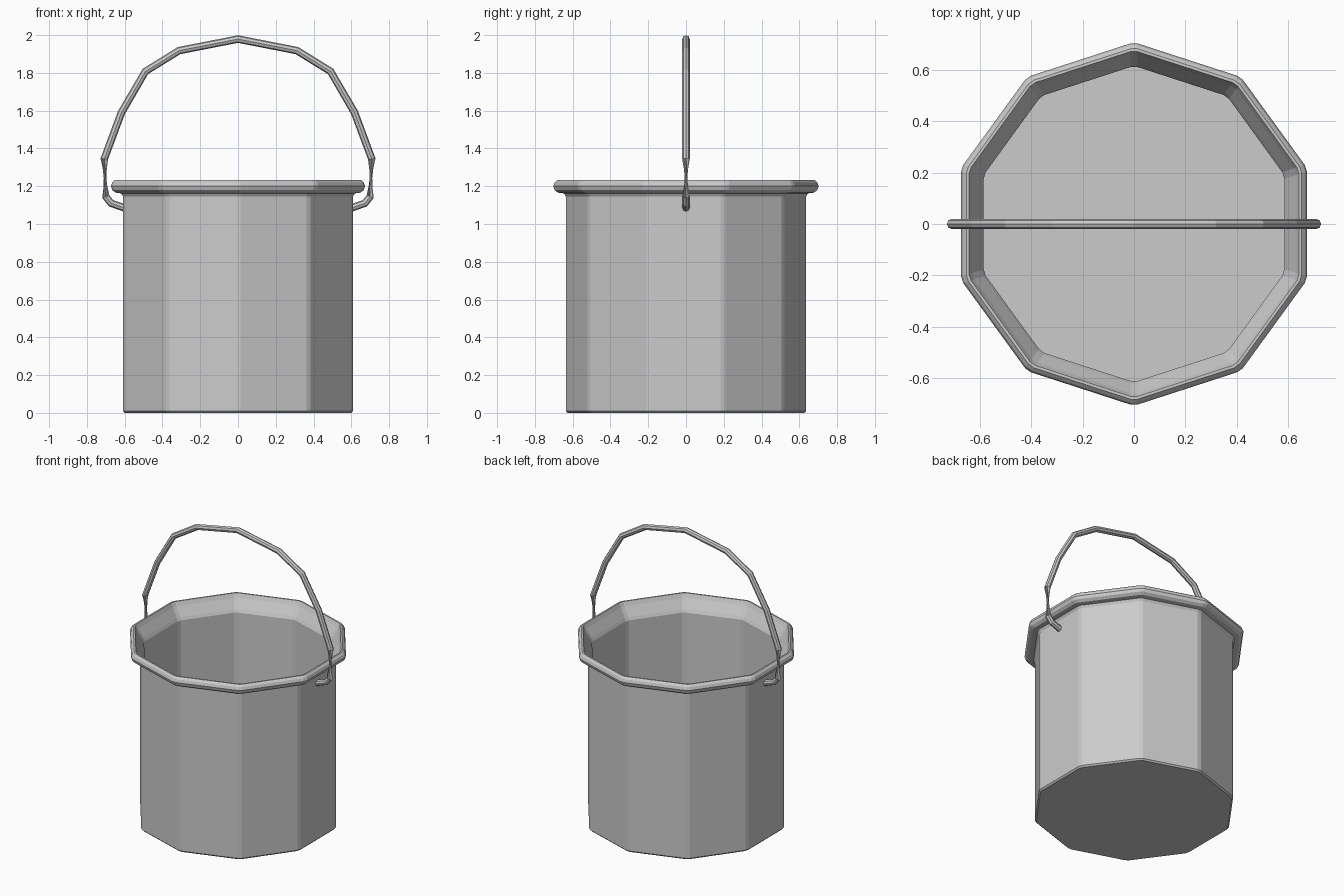
import bpy, bmesh, math
from mathutils import Vector

if "Cube" in bpy.data.objects:
    bpy.data.objects.remove(bpy.data.objects["Cube"])

SIDES = 10
BEVEL = 0.014


def ring(bm, radius, z):
    """Decagon with narrowly chamfered corners, a corner on the y axis."""
    corners = [Vector((radius * math.sin(a), radius * math.cos(a), z))
               for a in (2 * math.pi * i / SIDES for i in range(SIDES))]
    verts = []
    for i, c in enumerate(corners):
        for n in (corners[i - 1], corners[(i + 1) % SIDES]):
            verts.append(bm.verts.new(c + (n - c).normalized() * BEVEL))
    return verts


def lathe(name, profile):
    """Skin a list of (radius, z) decagon rings and cap both ends."""
    bm = bmesh.new()
    rings = [ring(bm, r, z) for r, z in profile]
    for a, b in zip(rings, rings[1:]):
        for i in range(len(a)):
            j = (i + 1) % len(a)
            bm.faces.new((a[i], a[j], b[j], b[i]))
    bm.faces.new(rings[0])
    bm.faces.new(rings[-1])
    bmesh.ops.recalc_face_normals(bm, faces=bm.faces)
    mesh = bpy.data.meshes.new(name)
    bm.to_mesh(mesh)
    bm.free()
    obj = bpy.data.objects.new(name, mesh)
    bpy.context.collection.objects.link(obj)
    return obj


# Bucket: outer wall, rolled rim, flared lip, inner wall and floor
lathe("bucket", [
    (0.630, 0.0), (0.640, 0.010), (0.640, 1.145), (0.650, 1.162),
    (0.682, 1.166), (0.700, 1.180), (0.707, 1.200), (0.700, 1.220),
    (0.686, 1.233), (0.675, 1.233), (0.662, 1.205), (0.625, 1.145),
    (0.615, 1.125), (0.615, 0.020),
])

# Handle: faceted wire bail, mirrored about the middle
half = [(0.60, 1.085), (0.672, 1.110), (0.70, 1.145), (0.708, 1.345),
        (0.617, 1.59), (0.49, 1.808), (0.312, 1.918)]
path = [(-x, z) for x, z in half] + [(0, 1.979)] + half[::-1]
curve = bpy.data.curves.new("handle", "CURVE")
curve.dimensions = "3D"
curve.twist_mode = "Z_UP"
curve.bevel_depth = 0.020
curve.bevel_resolution = 2
curve.use_fill_caps = True
spline = curve.splines.new("POLY")
spline.points.add(len(path) - 1)
for p, (x, z) in zip(spline.points, path):
    p.co = (x, 0, z, 1)
handle = bpy.data.objects.new("handle", curve)
bpy.context.collection.objects.link(handle)
bpy.context.view_layer.objects.active = handle
handle.select_set(True)
bpy.ops.object.convert(target="MESH")
bpy.ops.object.shade_flat()
